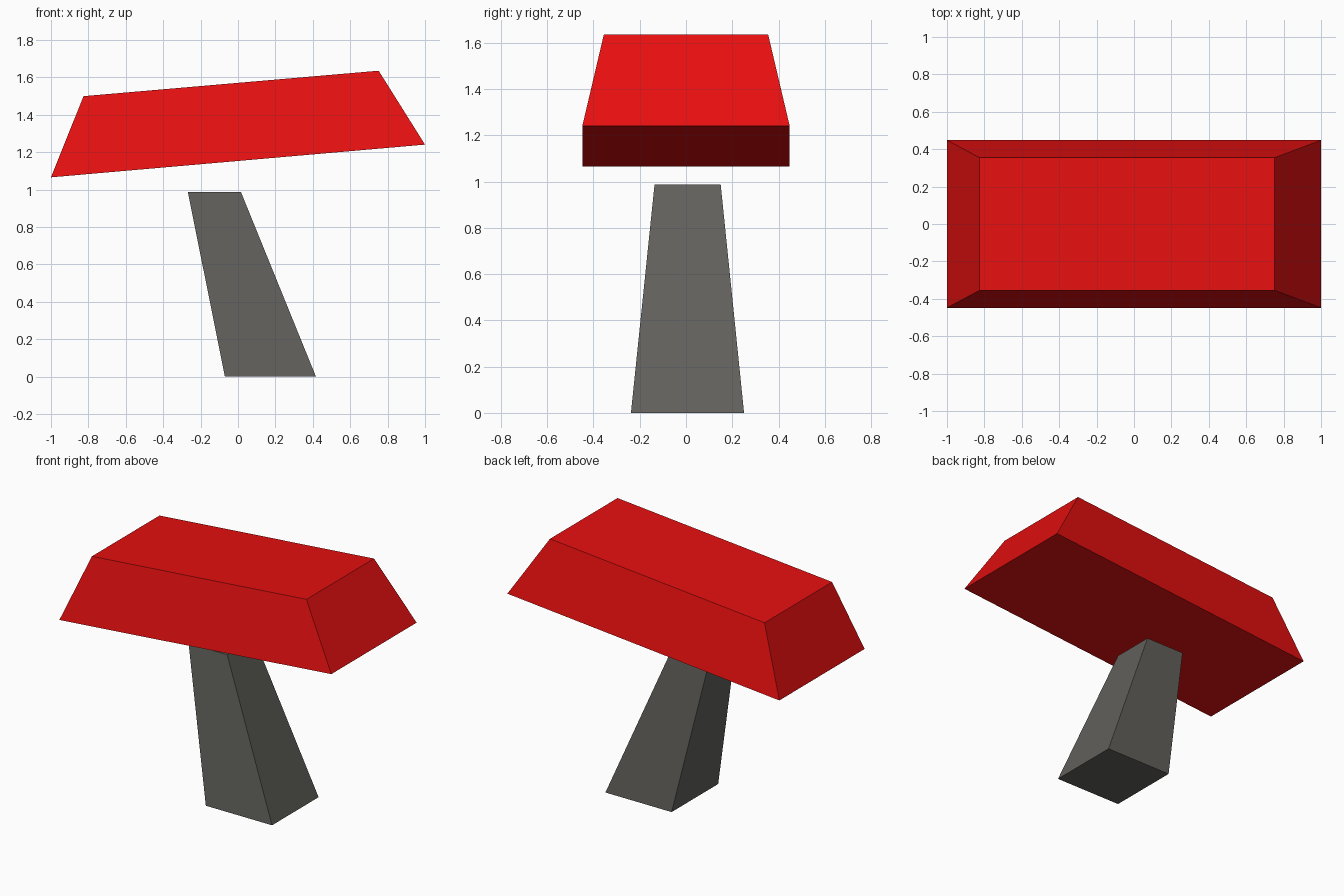
import bpy
import bmesh

if "Cube" in bpy.data.objects:
    bpy.data.objects.remove(bpy.data.objects["Cube"])


def tapered_block(name, bottom, top, color):
    """Box between two rectangles given as (x0, x1, y0, y1, z at x0, z at x1)."""
    bm = bmesh.new()
    rings = []
    for x0, x1, y0, y1, z0, z1 in (bottom, top):
        corners = ((x0, y0, z0), (x1, y0, z1), (x1, y1, z1), (x0, y1, z0))
        rings.append([bm.verts.new(c) for c in corners])
    low, high = rings
    bm.faces.new(low[::-1])
    bm.faces.new(high)
    for i in range(4):
        j = (i + 1) % 4
        bm.faces.new((low[i], low[j], high[j], high[i]))
    mesh = bpy.data.meshes.new(name)
    bm.to_mesh(mesh)
    bm.free()
    mat = bpy.data.materials.new(name + "_color")
    mat.diffuse_color = (*color, 1)
    mat.use_nodes = True
    mat.node_tree.nodes["Principled BSDF"].inputs["Base Color"].default_value = mat.diffuse_color
    mesh.materials.append(mat)
    obj = bpy.data.objects.new(name, mesh)
    bpy.context.collection.objects.link(obj)
    return obj


# Leaning stem, narrower at the top
tapered_block("stem",
              (-0.07, 0.417, -0.238, 0.251, 0, 0),
              (-0.268, 0.016, -0.136, 0.15, 0.987, 0.987),
              (0.12, 0.117, 0.105))

# Tilted cap floating just above the stem
tapered_block("cap",
              (-1, 1, -0.448, 0.448, 1.066, 1.241),
              (-0.826, 0.752, -0.355, 0.355, 1.5, 1.636),
              (0.8, 0.005, 0.005))
